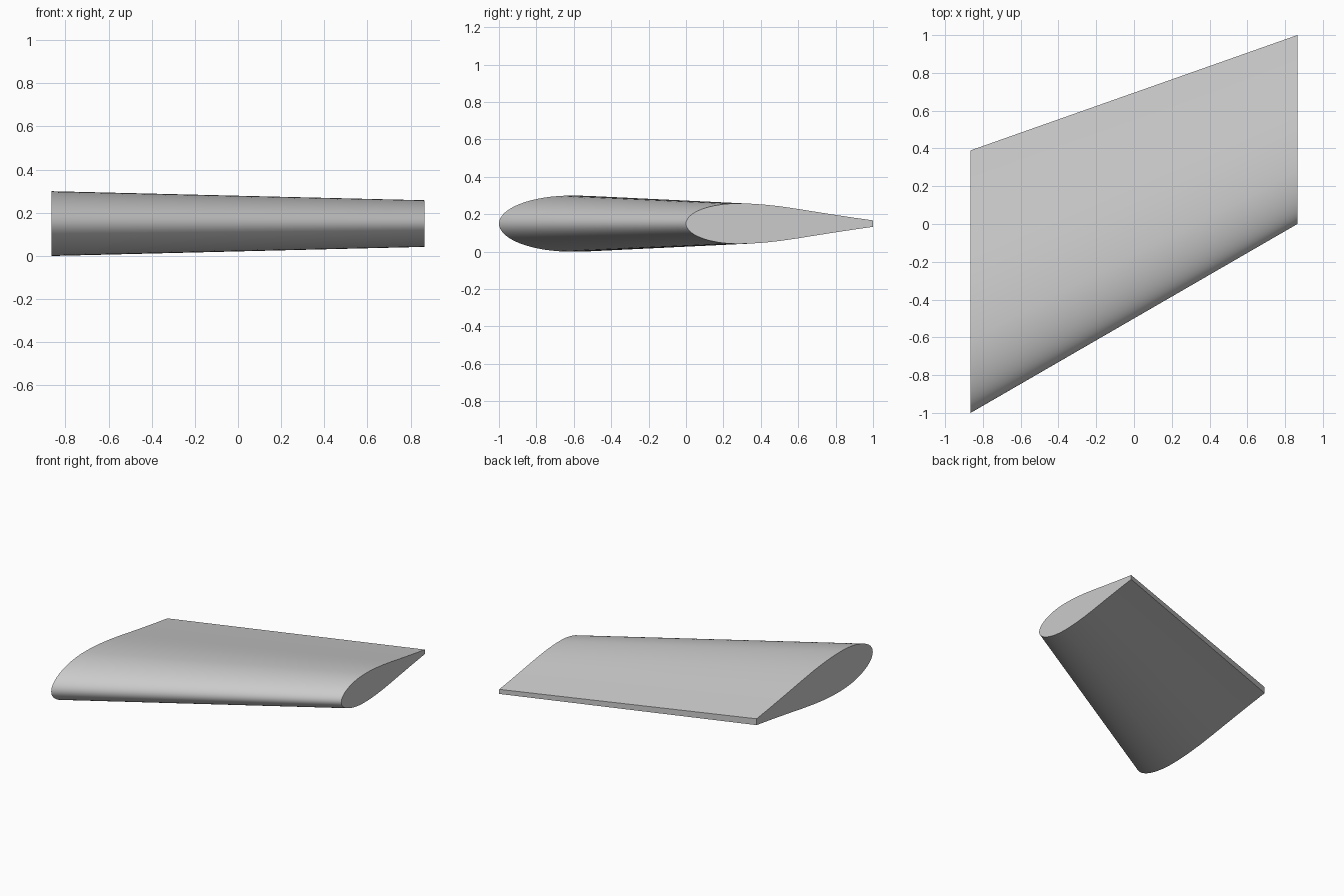
import bpy, bmesh, math

cube = bpy.data.objects.get("Cube")
if cube:
    bpy.data.objects.remove(cube, do_unlink=True)

MID_Z = 0.15          # height of the chord line
HALF = 0.108          # half thickness over chord
PEAK = 0.28           # chord fraction of greatest thickness
TAIL = [(0.34, 0.99), (0.42, 0.94), (0.5, 0.86), (0.6, 0.725), (0.7, 0.575),
        (0.8, 0.43), (0.9, 0.29), (1.0, 0.16)]


def half_profile(steps=16):
    """Elliptical nose followed by a tapering tail, from nose to tail."""
    nose = []
    for i in range(steps + 1):
        a = math.pi / 2 * i / steps
        nose.append((PEAK * (1 - math.cos(a)), math.sin(a)))
    return nose + TAIL


def section(bm, x, nose_y, chord):
    """Closed ring of vertices: upper side to the tail, lower side back."""
    upper = half_profile()
    lower = [(u, -t) for u, t in reversed(upper[1:])]
    return [bm.verts.new((x, nose_y + u * chord, MID_Z + t * HALF * chord))
            for u, t in upper + lower]


# Wing: loft between the large and small sections, with flat end caps
bm = bmesh.new()
root = section(bm, -0.865, -1.0, 1.39)
tip = section(bm, 0.865, 0.0, 1.0)
count = len(root)
for i in range(count):
    j = (i + 1) % count
    bm.faces.new((root[i], root[j], tip[j], tip[i]))
bm.faces.new(root)
bm.faces.new(tip)
bmesh.ops.recalc_face_normals(bm, faces=bm.faces)
mesh = bpy.data.meshes.new("wing")
bm.to_mesh(mesh)
bm.free()

wing = bpy.data.objects.new("wing", mesh)
bpy.context.collection.objects.link(wing)

# Plain grey paint
grey = bpy.data.materials.new("light_grey")
grey.use_nodes = True
colour = (0.6, 0.6, 0.6, 1)
grey.diffuse_color = colour
grey.node_tree.nodes["Principled BSDF"].inputs["Base Color"].default_value = colour
mesh.materials.append(grey)

# Smooth skin with sharp end and tail edges
bpy.ops.object.select_all(action='DESELECT')
wing.select_set(True)
bpy.context.view_layer.objects.active = wing
bpy.ops.object.shade_smooth_by_angle(angle=math.radians(35))
